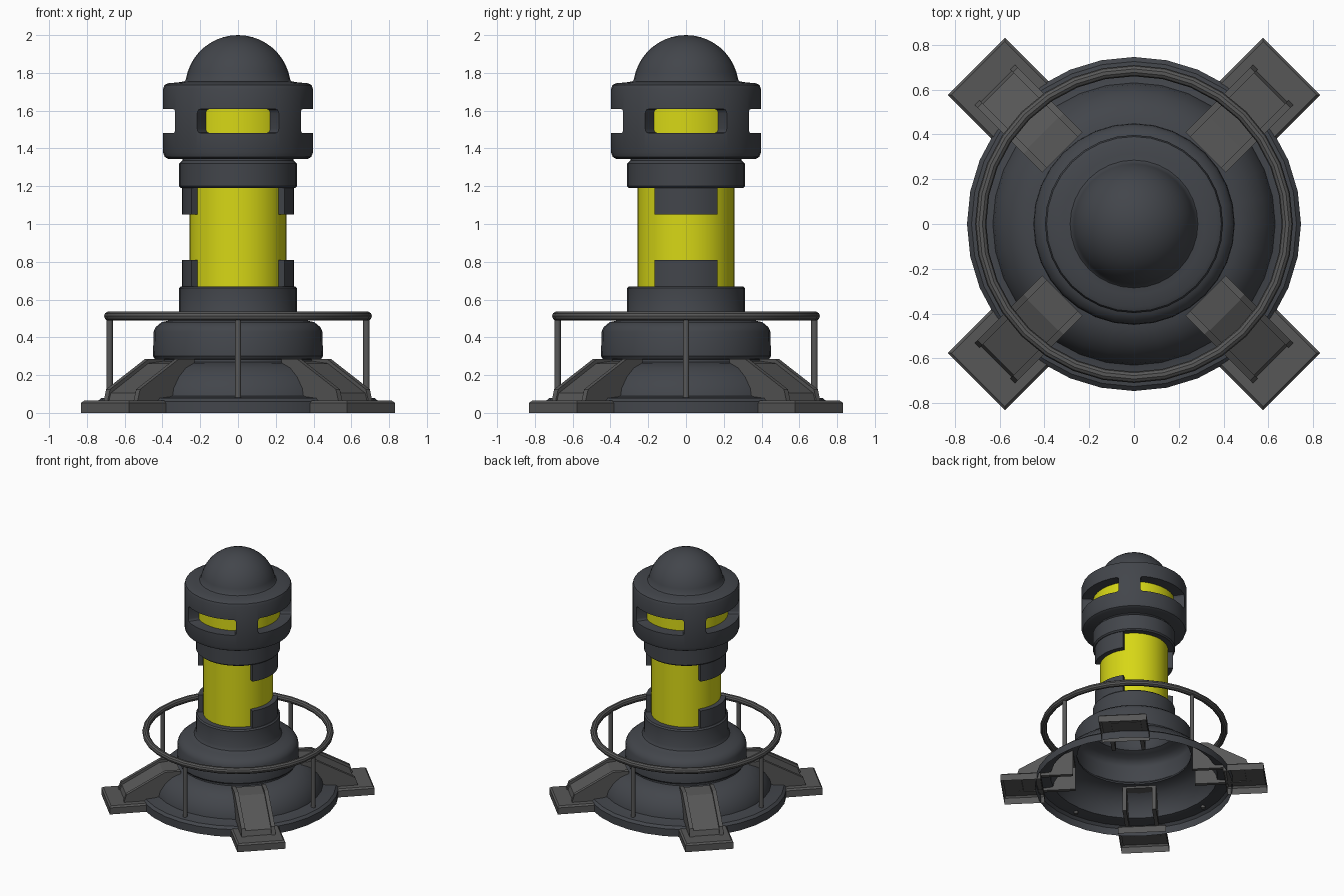
import bpy, bmesh
from math import sin, cos, pi, radians
from mathutils import Vector, Matrix

if "Cube" in bpy.data.objects:
    bpy.data.objects.remove(bpy.data.objects["Cube"])

SEG = 32


def material(name, rgb):
    m = bpy.data.materials.new(name)
    m.diffuse_color = (*rgb, 1)
    m.use_nodes = True
    m.node_tree.nodes["Principled BSDF"].inputs["Base Color"].default_value = m.diffuse_color
    return m


DARK = material("dark_metal", (0.055, 0.06, 0.07))
STEEL = material("grey_steel", (0.095, 0.095, 0.095))
YELLOW = material("yellow_glow", (0.68, 0.68, 0.008))


def finish(bm, name, mat, angle=32):
    bmesh.ops.remove_doubles(bm, verts=bm.verts, dist=1e-5)
    bmesh.ops.recalc_face_normals(bm, faces=bm.faces)
    me = bpy.data.meshes.new(name)
    bm.to_mesh(me)
    bm.free()
    me.materials.append(mat)
    me.shade_smooth()
    me.set_sharp_from_angle(angle=radians(angle))
    ob = bpy.data.objects.new(name, me)
    bpy.context.collection.objects.link(ob)
    return ob


def lathe(name, profile, mat):
    bm = bmesh.new()
    vs = [bm.verts.new((r, 0, z)) for r, z in profile]
    es = [bm.edges.new(p) for p in zip(vs, vs[1:])]
    bmesh.ops.spin(bm, geom=vs + es, cent=(0, 0, 0), axis=(0, 0, 1),
                   angle=2 * pi, steps=SEG)
    return finish(bm, name, mat)


def prism(bm, pts, vec):
    vec = Vector(vec)
    a = [bm.verts.new(p) for p in pts]
    b = [bm.verts.new(Vector(p) + vec) for p in pts]
    bm.faces.new(a)
    bm.faces.new(b[::-1])
    for i in range(len(a)):
        j = (i + 1) % len(a)
        bm.faces.new((a[i], b[i], b[j], a[j]))


def repeat4(ob, start):
    # quarter-turn copies around the tower
    for k in range(4):
        c = ob if k == 0 else ob.copy()
        if k:
            bpy.context.collection.objects.link(c)
        c.rotation_euler.z = start + k * pi / 2


# Open-bottomed base: disc, domed skirt, collar and column socket
lathe("base", [(.745, 0), (.745, .06), (.725, .078), (.65, .085), (.63, .09),
               (.622, .13), (.585, .19), (.535, .238), (.475, .264), (.43, .27),
               (.43, .283), (.44, .285), (.45, .30), (.447, .43), (.435, .455),
               (.405, .48), (.36, .49), (.325, .505), (.312, .53), (.312, .66),
               (.302, .67), (0, .67)], DARK)

# Glowing column
lathe("column", [(0, .66), (.258, .66), (.258, 1.2), (0, 1.2)], YELLOW)

# Collar under the head
lathe("upper_collar", [(0, 1.19), (.302, 1.19), (.312, 1.2), (.312, 1.32),
                       (.295, 1.335), (.29, 1.36), (0, 1.36)], DARK)

# Side clamps holding the column, top and bottom on both sides
for side, turn in (("right", 0), ("left", pi)):
    for level, z0 in (("lower", .66), ("upper", 1.05)):
        arc = [radians(-34 + 68 * i / 8) for i in range(9)]
        pts = [(.296 * cos(t + turn), .296 * sin(t + turn), z0) for t in arc]
        pts += [(.24 * cos(t + turn), .24 * sin(t + turn), z0) for t in arc[::-1]]
        bm = bmesh.new()
        prism(bm, pts, (0, 0, .15))
        finish(bm, f"{level}_{side}_clamp", DARK)

# Lamp head with dome
dome = [(.28 * cos(t), 1.72 + .28 * sin(t))
        for t in (radians(9 + 81 * i / 10) for i in range(10))]
head = lathe("lamp_head", [(0, 1.345), (.37, 1.345), (.388, 1.355), (.397, 1.38),
                           (.397, 1.715), (.39, 1.735), (.37, 1.745), (.315, 1.75),
                           (.285, 1.755)] + dome + [(0, 2.0)], DARK)

# Four rounded windows, cut radially through the head wall
bm = bmesh.new()
for k in range(4):
    rot = Matrix.Rotation(k * pi / 2, 3, 'Z')
    rings = []
    for y in (.2, .5):
        ring = []
        hw, rad = .65 * y, .022
        for q, (sx, sz) in enumerate(((1, 1), (-1, 1), (-1, -1), (1, -1))):
            for i in range(4):
                t = q * pi / 2 + i * pi / 6
                x = sx * (hw - rad) + rad * cos(t)
                z = 1.545 + sz * (.063 - rad) + rad * sin(t)
                ring.append(bm.verts.new(rot @ Vector((x, y, z))))
        rings.append(ring)
    a, b = rings
    bm.faces.new(a)
    bm.faces.new(b[::-1])
    for i in range(16):
        j = (i + 1) % 16
        bm.faces.new((a[i], b[i], b[j], a[j]))
cutter = finish(bm, "window_cutter", DARK)
cutter.hide_render = True
mod = head.modifiers.new("windows", 'BOOLEAN')
mod.operation, mod.solver, mod.object = 'DIFFERENCE', 'EXACT', cutter
cut = bpy.data.meshes.new_from_object(
    head.evaluated_get(bpy.context.evaluated_depsgraph_get()))
head.modifiers.clear()
head.data = cut
cut.shade_smooth()
cut.set_sharp_from_angle(angle=radians(32))
bpy.data.objects.remove(cutter)

# Light behind the windows
lathe("lamp_core", [(0, 1.44), (.312, 1.44), (.312, 1.65), (0, 1.65)], YELLOW)

# Ring handrail and its four posts
lathe("handrail", [(.684 + .025 * cos(i * pi / 5), .512 + .025 * sin(i * pi / 5))
                   for i in range(11)], STEEL)
bm = bmesh.new()
bmesh.ops.create_cone(bm, cap_ends=True, segments=12, radius1=.017, radius2=.017,
                      depth=.44, matrix=Matrix.Translation((.68, 0, .285)))
repeat4(finish(bm, "rail_post", STEEL), 0)

# Buttress legs: two side plates with a recessed ramp between
side = [(.452, .285), (.57, .285), (.86, .125), (.88, .06), (.452, .06)]
ramp = [(.452, .275), (.575, .262), (.855, .105), (.87, .06),
        (.845, .06), (.835, .09), (.565, .24), (.452, .25)]
bm = bmesh.new()
for y in (-.127, .097):
    prism(bm, [(x, y, z) for x, z in side], (0, .03, 0))
prism(bm, [(x, -.1, z) for x, z in ramp], (0, .2, 0))
repeat4(finish(bm, "buttress_leg", STEEL, 20), pi / 4)

# Hollow foot plates with a chamfered top edge
bm = bmesh.new()
prism(bm, [(.69, -.18, 0), (.995, -.18, 0), (.995, .18, 0), (.69, .18, 0)],
      (0, 0, .065))
bm.faces.ensure_lookup_table()
bmesh.ops.delete(bm, geom=[f for f in bm.faces
                           if f.calc_center_median().z < .001], context='FACES_ONLY')
bmesh.ops.bevel(bm, geom=[e for e in bm.edges if min(v.co.z for v in e.verts) > .06],
                offset=.012, segments=1, affect='EDGES')
repeat4(finish(bm, "foot_plate", STEEL, 20), pi / 4)
